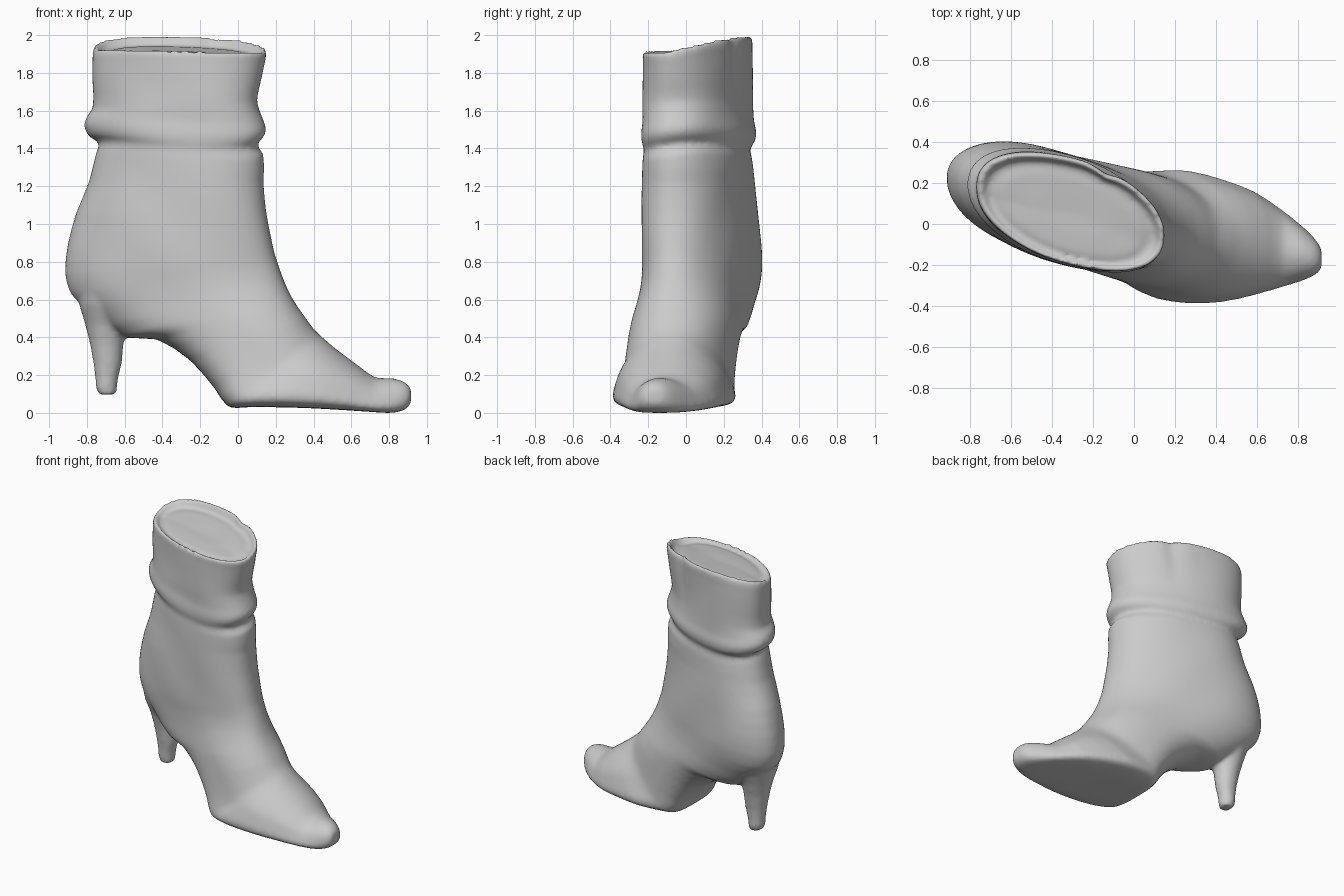
import bpy, bmesh
from math import sin, cos, pi, exp, copysign
from mathutils import Vector

N = 48

# centre line of the boot in plan: (x, y)
PLAN = [(-0.95, 0.235), (0.0, -0.05), (0.2, -0.06), (0.6, -0.09), (0.95, -0.18)]


def plan_y(x):
    for (x0, y0), (x1, y1) in zip(PLAN, PLAN[1:]):
        if x <= x1:
            return y0 + (y1 - y0) * (x - x0) / (x1 - x0)
    return PLAN[-1][1]


def power(v, e):
    return copysign(abs(v) ** e, v)


def section(fx, fz, bx, bz, w, sole=0.0, groove=0.0, lift=0.0):
    """Ring between a front point and a back point; sole > 0 squares its underside."""
    front = Vector((fx, plan_y(fx), fz))
    back = Vector((bx, plan_y(bx), bz))
    mid, axis = (front + back) / 2, (front - back) / 2
    taper = 0.25 * sole
    ring = []
    for i in range(N):
        t = 2 * pi * i / N
        e = 0.92 if cos(t) > 0 else 0.92 - 0.5 * sole
        u, v = power(cos(t), e), power(sin(t), e)
        v *= (1 - taper * u) / (1 + taper)
        dent = 1 - groove * exp(-((t - 1.2) / 0.12) ** 2)
        ring.append(mid + axis * u * dent + Vector((0, w * v * dent, lift * max(v, -0.2))))
    return ring


def loft(bm, rings):
    rows = [[bm.verts.new(p) for p in r] for r in rings]
    faces = []
    for a, b in zip(rows, rows[1:]):
        for i in range(len(a)):
            j = (i + 1) % len(a)
            faces.append(bm.faces.new((a[i], a[j], b[j], b[i])))
    for row in (rows[0], rows[-1]):
        c = bm.verts.new(sum((v.co for v in row), Vector()) / len(row))
        for i in range(len(row)):
            faces.append(bm.faces.new((row[i], row[(i + 1) % len(row)], c)))
    bmesh.ops.recalc_face_normals(bm, faces=faces)


# leg with slouched cuff, top to heel: front x, z, back x, z, half width
SHAFT = [
    (0.15, 1.92, -0.765, 1.93, 0.26), (0.145, 1.87, -0.77, 1.88, 0.26),
    (0.12, 1.75, -0.77, 1.74, 0.258), (0.10, 1.65, -0.77, 1.61, 0.26),
    (0.13, 1.55, -0.80, 1.56, 0.262), (0.15, 1.49, -0.815, 1.51, 0.272),
    (0.135, 1.45, -0.79, 1.455, 0.268), (0.10, 1.41, -0.735, 1.42, 0.252),
    (0.135, 1.36, -0.75, 1.37, 0.258), (0.135, 1.22, -0.79, 1.22, 0.262),
    (0.15, 1.06, -0.86, 1.05, 0.27), (0.175, 0.93, -0.905, 0.87, 0.275),
    (0.195, 0.84, -0.915, 0.73, 0.275), (0.215, 0.78, -0.885, 0.63, 0.27),
]
# arch, ball and toe: the same plus squareness of the sole
FOOT = [
    (0.24, 0.71, -0.77, 0.52, 0.268, 0), (0.27, 0.64, -0.60, 0.40, 0.275, 0),
    (0.31, 0.57, -0.43, 0.39, 0.285, 0.1), (0.36, 0.50, -0.25, 0.275, 0.30, 0.3),
    (0.40, 0.445, -0.12, 0.125, 0.315, 0.55), (0.43, 0.415, -0.05, 0.03, 0.33, 0.75),
    (0.47, 0.38, 0.04, 0.03, 0.35, 0.9), (0.51, 0.345, 0.20, 0.03, 0.36, 1),
    (0.57, 0.30, 0.38, 0.025, 0.335, 1), (0.65, 0.24, 0.56, 0.015, 0.285, 1),
    (0.73, 0.185, 0.71, 0.005, 0.215, 1), (0.81, 0.185, 0.81, 0.0, 0.155, 0.8),
    (0.88, 0.165, 0.88, 0.015, 0.10, 0.5), (0.915, 0.13, 0.915, 0.05, 0.05, 0.2),
]
rings = [
    section(0.03, 1.90, -0.65, 1.92, 0.18, lift=0.03),
    section(0.10, 1.885, -0.715, 1.905, 0.225, groove=0.06, lift=0.045),
    section(0.135, 1.925, -0.75, 1.945, 0.247, groove=0.10, lift=0.065),
]
for i, s in enumerate(SHAFT):
    ring = section(*s, groove=max(0, 0.10 - 0.03 * i), lift=0.06 * max(0, 1 - i / 4))
    if 3 < i < 9:  # uneven cuff folds
        for k, p in enumerate(ring):
            p.z += 0.018 * sin(4 * pi * k / N + 0.6)
    rings.append(ring)
rings += [section(*s) for s in FOOT]

bm = bmesh.new()
loft(bm, rings)
bmesh.ops.subdivide_edges(bm, edges=bm.edges[:], cuts=1, use_grid_fill=True, smooth=0.4)

# faint leather unevenness
for v in bm.verts:
    x, y, z = v.co
    bump = 0.005 * sin(9 * x + 5 * z) * cos(7 * z - 6 * y)
    v.co.y += bump if y > plan_y(x) else -bump

# tapered heel: back x, front x, z, half depth in y
HEEL = [(-0.85, -0.50, 0.68, 0.19), (-0.84, -0.54, 0.57, 0.16), (-0.81, -0.59, 0.47, 0.115),
        (-0.785, -0.605, 0.37, 0.088), (-0.765, -0.615, 0.26, 0.07), (-0.755, -0.635, 0.18, 0.06),
        (-0.755, -0.64, 0.135, 0.058), (-0.735, -0.645, 0.097, 0.052)]
heel = []
for bx, fx, z, d in HEEL:
    c, r = (bx + fx) / 2, (fx - bx) / 2
    heel.append([Vector((c + r * cos(2 * pi * i / 24), plan_y(c) + 0.01 + d * sin(2 * pi * i / 24), z))
                 for i in range(24)])
loft(bm, heel)

mesh = bpy.data.meshes.new("boot")
bm.to_mesh(mesh)
bm.free()
boot = bpy.data.objects.new("boot", mesh)
bpy.context.collection.objects.link(boot)

# fuse heel and upper into one soft skin
fuse = boot.modifiers.new("fuse", 'REMESH')
fuse.mode = 'VOXEL'
fuse.voxel_size = 0.014
fuse.use_smooth_shade = True
soft = boot.modifiers.new("soften", 'SMOOTH')
soft.factor = 0.5
soft.iterations = 8
